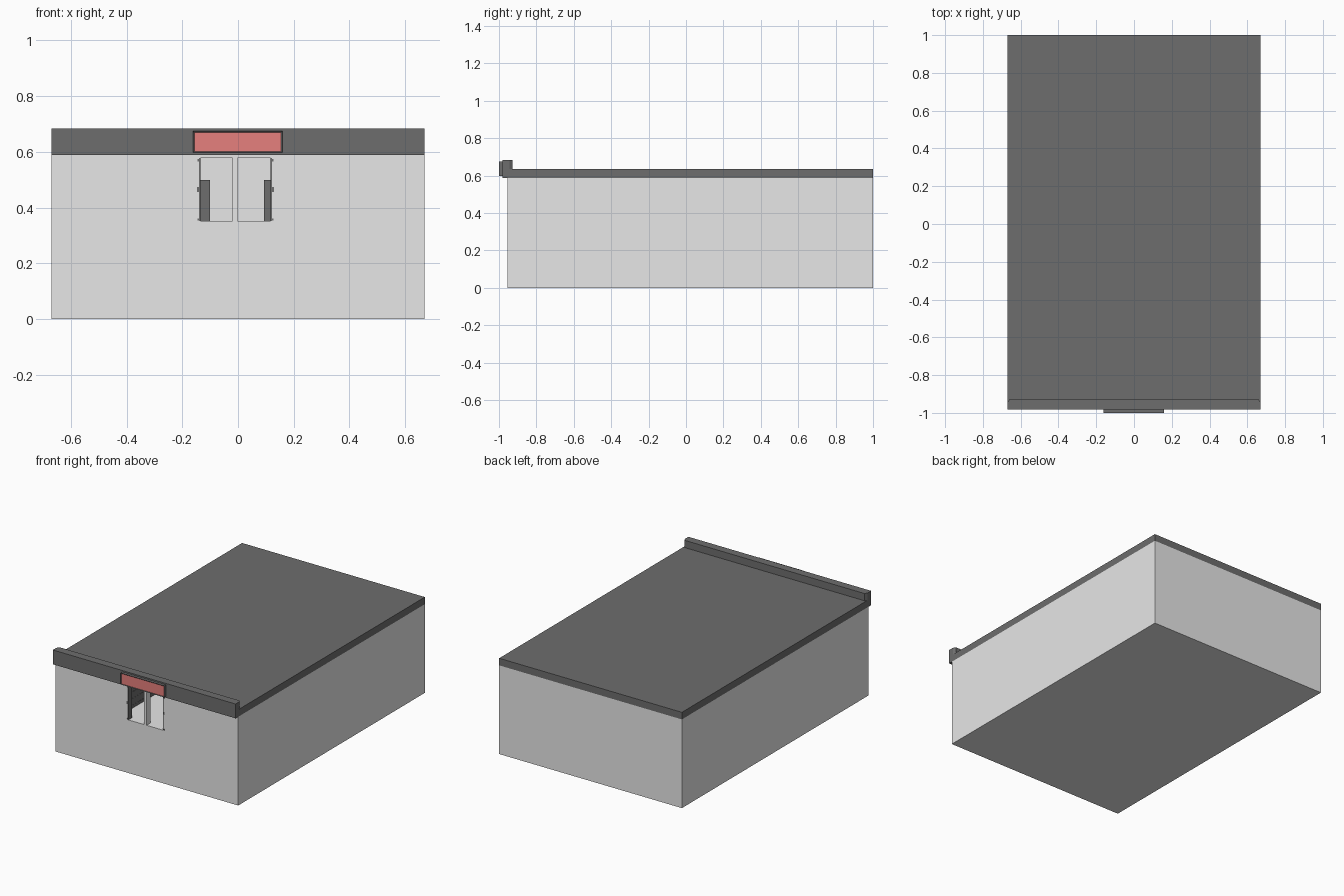
import bpy, bmesh

if "Cube" in bpy.data.objects:
    bpy.data.objects.remove(bpy.data.objects["Cube"])

def material(name, rgb):
    m = bpy.data.materials.new(name)
    m.diffuse_color = (*rgb, 1)
    m.use_nodes = True
    m.node_tree.nodes["Principled BSDF"].inputs["Base Color"].default_value = m.diffuse_color
    return m

LIGHT = material("light_grey", (0.80, 0.80, 0.80))
DARK = material("dark_grey", (0.155, 0.155, 0.155))
RED = material("sign_red", (0.79, 0.215, 0.205))

def finish(name, bm, mats):
    bmesh.ops.recalc_face_normals(bm, faces=bm.faces[:])
    me = bpy.data.meshes.new(name)
    bm.to_mesh(me)
    bm.free()
    for m in mats:
        me.materials.append(m)
    ob = bpy.data.objects.new(name, me)
    bpy.context.collection.objects.link(ob)
    return ob

def add_box(bm, x0, x1, y0, y1, z0, z1):
    vs = bmesh.ops.create_cube(bm, size=1)["verts"]
    for v in vs:
        v.co = (x1 if v.co.x > 0 else x0, y1 if v.co.y > 0 else y0, z1 if v.co.z > 0 else z0)

def boxes(name, dims, *mats):
    bm = bmesh.new()
    for d in dims:
        add_box(bm, *d)
    return finish(name, bm, mats)

FLOOR, TOP = 0.352, 0.588     # shop floor level, top of the walls
MID = -0.009                  # centre line of the double entrance

# Building body: solid plinth, hollow shop room, two door openings
body = boxes("building_body", [(-0.67, 0.67, -0.955, 1.0, 0, TOP)], LIGHT)
cutters = [
    boxes("room_cutter", [(-0.635, 0.635, -0.915, 0.965, FLOOR, 0.583)], LIGHT),
    boxes("left_door_cutter", [(-0.14, -0.02, -1.0, -0.8, FLOOR, 0.578)], LIGHT),
    boxes("right_door_cutter", [(-0.002, 0.122, -1.0, -0.8, FLOOR, 0.578)], LIGHT),
]
bpy.context.view_layer.objects.active = body
for c in cutters:
    c.hide_render = True
    mod = body.modifiers.new("cut", "BOOLEAN")
    mod.operation, mod.solver, mod.object = "DIFFERENCE", "EXACT", c
    bpy.ops.object.modifier_apply(modifier=mod.name)
    bpy.data.objects.remove(c)

# Roof slab
boxes("roof_slab", [(-0.67, 0.67, -0.945, 1.0, TOP, 0.635)], DARK)

# Front parapet, back corners chamfered
bm = bmesh.new()
plan = [(-0.67, -0.982), (0.67, -0.982), (0.67, -0.945), (0.66, -0.928), (-0.66, -0.928), (-0.67, -0.945)]
face = bm.faces.new([bm.verts.new((x, y, TOP)) for x, y in plan])
ext = bmesh.ops.extrude_face_region(bm, geom=[face])["geom"]
bmesh.ops.translate(bm, vec=(0, 0, 0.683 - TOP), verts=[g for g in ext if isinstance(g, bmesh.types.BMVert)])
finish("front_parapet", bm, [DARK])

# Sign: dark frame with a red inset panel
bm = bmesh.new()
add_box(bm, -0.161, 0.159, -1.0, -0.982, 0.597, 0.674)
bm.normal_update()
front = [f for f in bm.faces if f.normal.y < -0.9]
bmesh.ops.inset_region(bm, faces=front, thickness=0.006, depth=-0.003)
front[0].material_index = 1
finish("shop_sign", bm, [DARK, RED])

# Dark door jambs with small hinges and a handle, mirrored about the entrance
for side, s in (("left", -1), ("right", 1)):
    def span(a, b):
        return sorted((MID + s * a, MID + s * b))
    boxes(side + "_door_jamb", [(*span(0.126, 0.131), -0.955, -0.915, FLOOR, 0.578)], DARK)
    boxes(side + "_door_fittings",
          [(*span(0.127, w), -0.9555, -0.945, z - h, z + h)
           for z, h, w in ((0.570, 0.004, 0.137), (0.465, 0.009, 0.138), (0.357, 0.004, 0.137))], DARK)

# Shop shelving: solid units with thin shelf edges
def shelf_unit(name, x0, x1, y0, y1):
    dims = [(x0 + 0.001, x1 - 0.001, y0 + 0.002, y1 - 0.002, FLOOR, 0.496)]
    dims += [(x0, x1, y0, y1, z, z + 0.005) for z in (0.367, 0.412, 0.456, 0.494)]
    boxes(name, dims, DARK)

shelf_unit("front_left_shelf", -0.27, -0.21, -0.85, -0.45)
shelf_unit("back_left_shelf", -0.17, -0.10, -0.3, 0.8)
shelf_unit("back_right_shelf", 0.093, 0.163, -0.3, 0.8)
